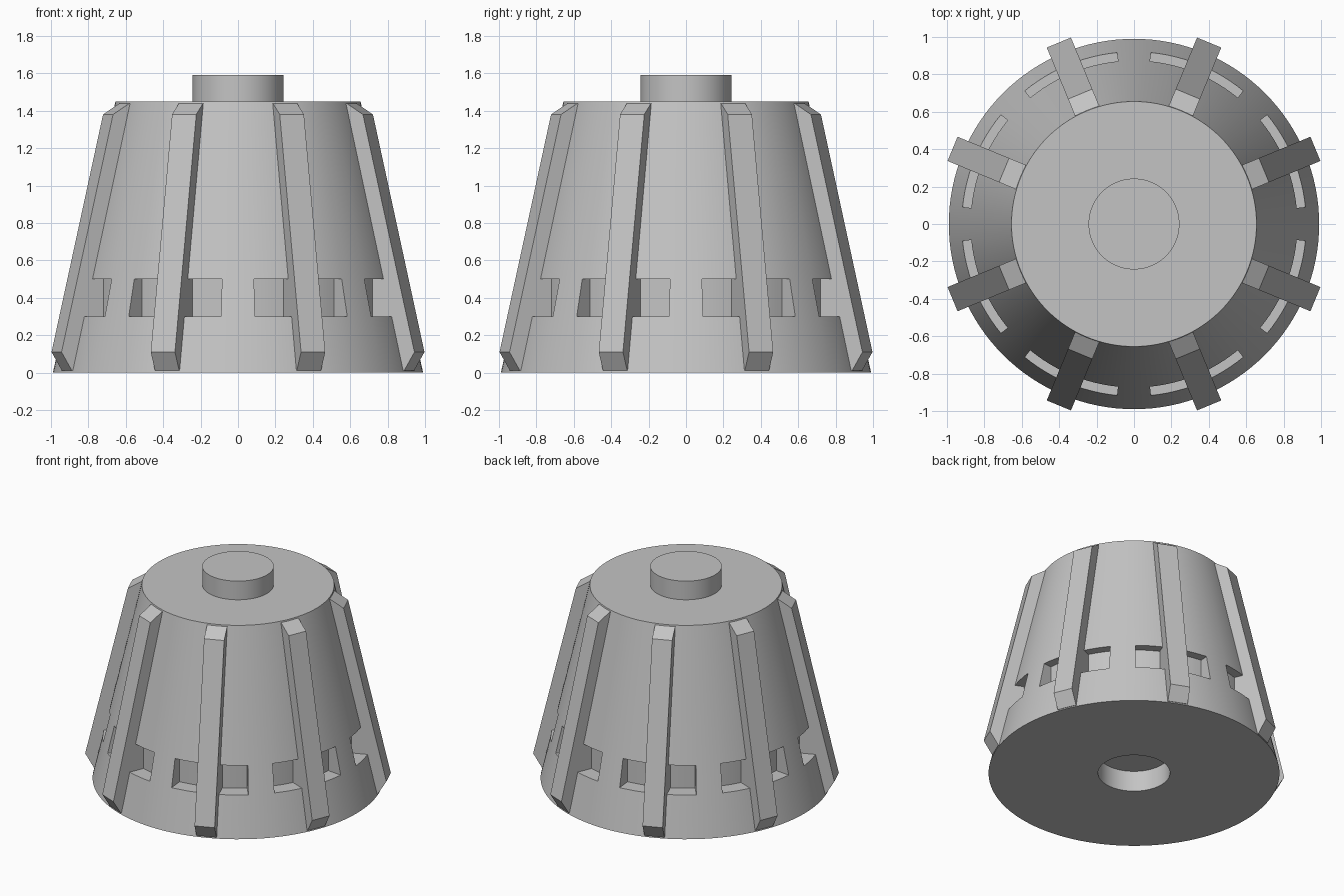
import bpy, bmesh, math
from mathutils import Matrix

cube = bpy.data.objects.get("Cube")
if cube:
    bpy.data.objects.remove(cube, do_unlink=True)

grey = bpy.data.materials.new("plain grey")
grey.use_nodes = True
colour = (0.55, 0.55, 0.55, 1)
grey.diffuse_color = colour
grey.node_tree.nodes["Principled BSDF"].inputs["Base Color"].default_value = colour

SEGMENTS = 128
RIBS = 8
PER_RIB = SEGMENTS // RIBS


def finish(name, bm):
    bmesh.ops.remove_doubles(bm, verts=bm.verts[:], dist=0.0001)
    bmesh.ops.recalc_face_normals(bm, faces=bm.faces[:])
    mesh = bpy.data.meshes.new(name)
    bm.to_mesh(mesh)
    bm.free()
    mesh.materials.append(grey)
    obj = bpy.data.objects.new(name, mesh)
    bpy.context.collection.objects.link(obj)
    bpy.ops.object.select_all(action="DESELECT")
    obj.select_set(True)
    bpy.context.view_layer.objects.active = obj
    bpy.ops.object.shade_smooth_by_angle(angle=math.radians(30))
    return obj


def at(bm, point, step):
    a = 2 * math.pi * step / SEGMENTS
    r, z = point
    return bm.verts.new((r * math.cos(a), r * math.sin(a), z))


def sweep(bm, profile, step):
    """Revolve an open profile through one segment."""
    for p, q in zip(profile, profile[1:]):
        corners = [(p, step), (q, step), (q, step + 1), (p, step + 1)]
        if p[0] == 0:
            corners.pop()
        elif q[0] == 0:
            corners.pop(2)
        bm.faces.new([at(bm, pt, s) for pt, s in corners])


# Tapered body with a blind hole underneath and a slot behind each rib
underside = [(0, 0.155), (0.245, 0.155), (0.245, 0), (0.99, 0)]
slot = [(0.921, 0.3), (0.81, 0.3), (0.81, 0.5), (0.874, 0.5)]
top = [(0.655, 1.45), (0.243, 1.45), (0, 1.45)]
bm = bmesh.new()
for step in range(SEGMENTS):
    place = step % PER_RIB
    slotted = 2 <= place < PER_RIB - 2
    band = slot if slotted else [slot[0], slot[-1]]
    sweep(bm, underside + band + top, step)
    if place in (2, PER_RIB - 2):
        bm.faces.new([at(bm, p, step) for p in slot])
finish("tapered_body", bm)

# Round boss on top
bm = bmesh.new()
for step in range(SEGMENTS):
    sweep(bm, [(0.243, 1.45), (0.243, 1.59), (0, 1.59)], step)
finish("top_boss", bm)

# Straight ribs with chamfered ends
rib = [(0.75, 0.01), (0.99, 0.01), (1.05, 0.11), (0.752, 1.38), (0.657, 1.44), (0.6, 1.44)]
for i in range(RIBS):
    bm = bmesh.new()
    face = bm.faces.new([bm.verts.new((r, -0.07, z)) for r, z in rib])
    new = bmesh.ops.extrude_face_region(bm, geom=[face], use_keep_orig=True)["geom"]
    moved = [v for v in new if isinstance(v, bmesh.types.BMVert)]
    bmesh.ops.translate(bm, verts=moved, vec=(0, 0.14, 0))
    turn = Matrix.Rotation(2 * math.pi * (i + 0.5) / RIBS, 4, "Z")
    bmesh.ops.transform(bm, matrix=turn, verts=bm.verts[:])
    finish(f"rib_{i + 1}", bm)
